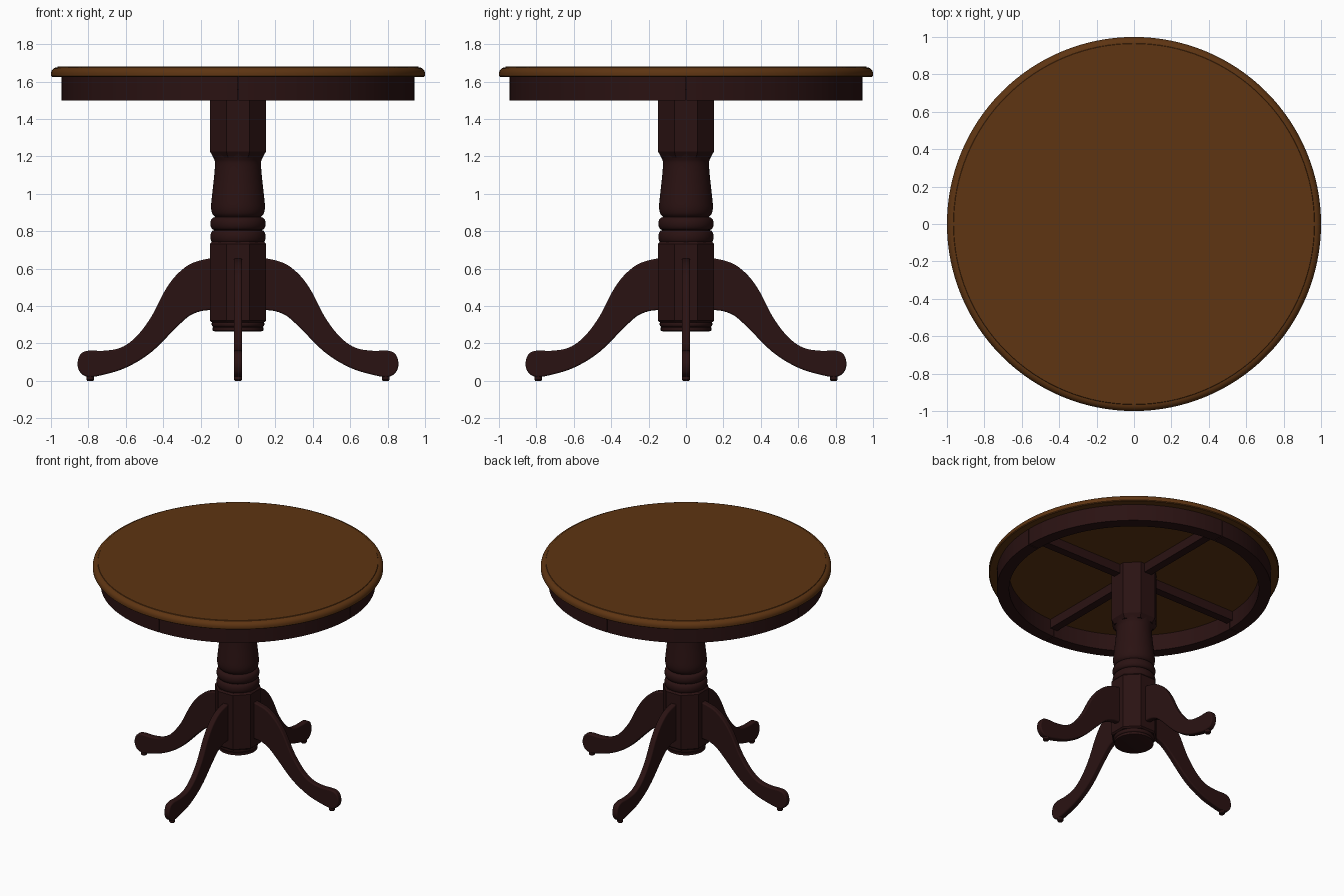
import bpy, bmesh, math
from mathutils import Vector

if "Cube" in bpy.data.objects:
    bpy.data.objects.remove(bpy.data.objects["Cube"])


def material(name, rgb):
    m = bpy.data.materials.new(name)
    m.diffuse_color = (*rgb, 1)
    m.use_nodes = True
    m.node_tree.nodes["Principled BSDF"].inputs["Base Color"].default_value = m.diffuse_color
    return m


OAK = material("warm_brown_wood", (0.112, 0.035, 0.006))
DARK = material("dark_mahogany_wood", (0.023, 0.006, 0.006))


def finish(name, bm, mat, angle=35):
    bmesh.ops.recalc_face_normals(bm, faces=bm.faces)
    me = bpy.data.meshes.new(name)
    bm.to_mesh(me)
    bm.free()
    me.materials.append(mat)
    ob = bpy.data.objects.new(name, me)
    bpy.context.collection.objects.link(ob)
    bpy.ops.object.select_all(action='DESELECT')
    ob.select_set(True)
    bpy.context.view_layer.objects.active = ob
    bpy.ops.object.shade_smooth_by_angle(angle=math.radians(angle))
    return ob


def lathe(name, profile, mat, n=64, turn=0.0, at=(0, 0), angle=35):
    """Revolve (radius, z) points about a vertical axis, with flat caps."""
    bm = bmesh.new()
    rings = [[bm.verts.new((at[0] + r * math.cos(turn + 2 * math.pi * i / n),
                            at[1] + r * math.sin(turn + 2 * math.pi * i / n), z))
              for i in range(n)] for r, z in profile]
    for a, b in zip(rings, rings[1:]):
        for i in range(n):
            j = (i + 1) % n
            bm.faces.new((a[i], a[j], b[j], b[i]))
    bm.faces.new(rings[0])
    bm.faces.new(rings[-1])
    return finish(name, bm, mat, angle)


def bead(r, z0, z1, bulge, steps=8):
    """Half-round moulding profile between two heights."""
    return [(r + bulge * math.sin(math.pi * k / steps),
             (z0 + z1) / 2 - (z1 - z0) / 2 * math.cos(math.pi * k / steps))
            for k in range(steps + 1)]


def spline(pts, steps=5):
    """Catmull-Rom curve through points."""
    p = [Vector(q) for q in pts]
    p = [2 * p[0] - p[1]] + p + [2 * p[-1] - p[-2]]
    out = []
    for a, b, c, d in zip(p, p[1:], p[2:], p[3:]):
        for k in range(steps):
            t = k / steps
            out.append(0.5 * (2 * b + (c - a) * t + (2 * a - 5 * b + 4 * c - d) * t * t
                              + (3 * b - a - 3 * c + d) * t ** 3))
    return out + [p[-2]]


# Round top with a rolled upper edge
edge = [(0.966 + 0.034 * math.cos(a), 1.642 + 0.034 * math.sin(a))
        for a in (math.pi / 2 * k / 7 for k in range(8))]
lathe("table_top", [(0.994, 1.625), (1.0, 1.63)] + edge + [(0.964, 1.68)],
      OAK, n=128)

# Skirt in four arcs, with narrow seams on the axes
for q in range(4):
    bm = bmesh.new()
    n, gap = 32, 0.004
    cuts = []
    for i in range(n + 1):
        a = q * math.pi / 2 + gap + (math.pi / 2 - 2 * gap) * i / n
        cuts.append([bm.verts.new((r * math.cos(a), r * math.sin(a), z))
                     for r, z in ((0.86, 1.5), (0.945, 1.5), (0.945, 1.627), (0.86, 1.627))])
    for a, b in zip(cuts, cuts[1:]):
        for k in range(4):
            bm.faces.new((a[k], a[(k + 1) % 4], b[(k + 1) % 4], b[k]))
    bm.faces.new(cuts[0])
    bm.faces.new(cuts[-1])
    finish(f"skirt_{q + 1}", bm, DARK)

# Crossed rails under the top
for name, size in (("rail_x", (1.84, 0.06, 0.07)), ("rail_y", (0.06, 1.84, 0.07))):
    bm = bmesh.new()
    bmesh.ops.create_cube(bm, size=1)
    bmesh.ops.scale(bm, vec=size, verts=bm.verts)
    bmesh.ops.translate(bm, vec=(0, 0, 1.591), verts=bm.verts)
    finish(name, bm, DARK)

# Eight-sided column blocks
R = 0.15 / math.cos(math.pi / 8)
lathe("upper_block", [(R - 0.022, 1.195), (R, 1.225), (R, 1.626)], DARK, 8, math.pi / 8, angle=20)
lathe("lower_block", [(R - 0.012, 0.312), (R, 0.322), (R, 0.732), (R - 0.012, 0.745)],
      DARK, 8, math.pi / 8, angle=20)

# Turned shaft with two beads
vase = spline([(0.123, 0.876), (0.138, 0.895), (0.144, 0.93), (0.139, 0.99), (0.129, 1.08),
               (0.123, 1.16), (0.13, 1.19), (0.147, 1.222)])
lathe("turned_shaft", bead(0.128, 0.735, 0.805, 0.02) + bead(0.128, 0.807, 0.874, 0.02)
      + [tuple(v) for v in vase], DARK)

# Moulded base of the column
lathe("column_base", [(0.125, 0.265), (0.135, 0.268), (0.135, 0.286)]
      + bead(0.13, 0.288, 0.32, 0.011), DARK)

# Four curved legs with glides
outline = spline([(0.1, 0.66), (0.15, 0.655), (0.25, 0.627), (0.33, 0.565), (0.395, 0.475),
                  (0.465, 0.34), (0.545, 0.235), (0.625, 0.178), (0.715, 0.161), (0.80, 0.161),
                  (0.842, 0.142), (0.858, 0.09), (0.842, 0.043), (0.80, 0.021), (0.73, 0.03),
                  (0.6, 0.07), (0.465, 0.152), (0.33, 0.285), (0.26, 0.347), (0.2, 0.372),
                  (0.15, 0.378), (0.1, 0.378)])
HALF = 0.022
for i, side in enumerate(("right", "back", "left", "front")):
    bm = bmesh.new()
    face = bm.faces.new([bm.verts.new((v.x, -HALF, v.y)) for v in outline])
    ext = bmesh.ops.extrude_face_region(bm, geom=[face])["geom"]
    bmesh.ops.translate(bm, vec=(0, 2 * HALF, 0),
                        verts=[g for g in ext if isinstance(g, bmesh.types.BMVert)])
    leg = finish(f"{side}_leg", bm, DARK, 40)
    bev = leg.modifiers.new("rounded_edges", 'BEVEL')
    bev.width, bev.segments = 0.009, 3
    bev.limit_method, bev.angle_limit = 'ANGLE', math.radians(50)
    leg.rotation_euler.z = i * math.pi / 2
    a = i * math.pi / 2
    lathe(f"{side}_glide", [(0.016, 0), (0.021, 0.006), (0.021, 0.035)], DARK, 20,
          at=(0.79 * math.cos(a), 0.79 * math.sin(a)))
